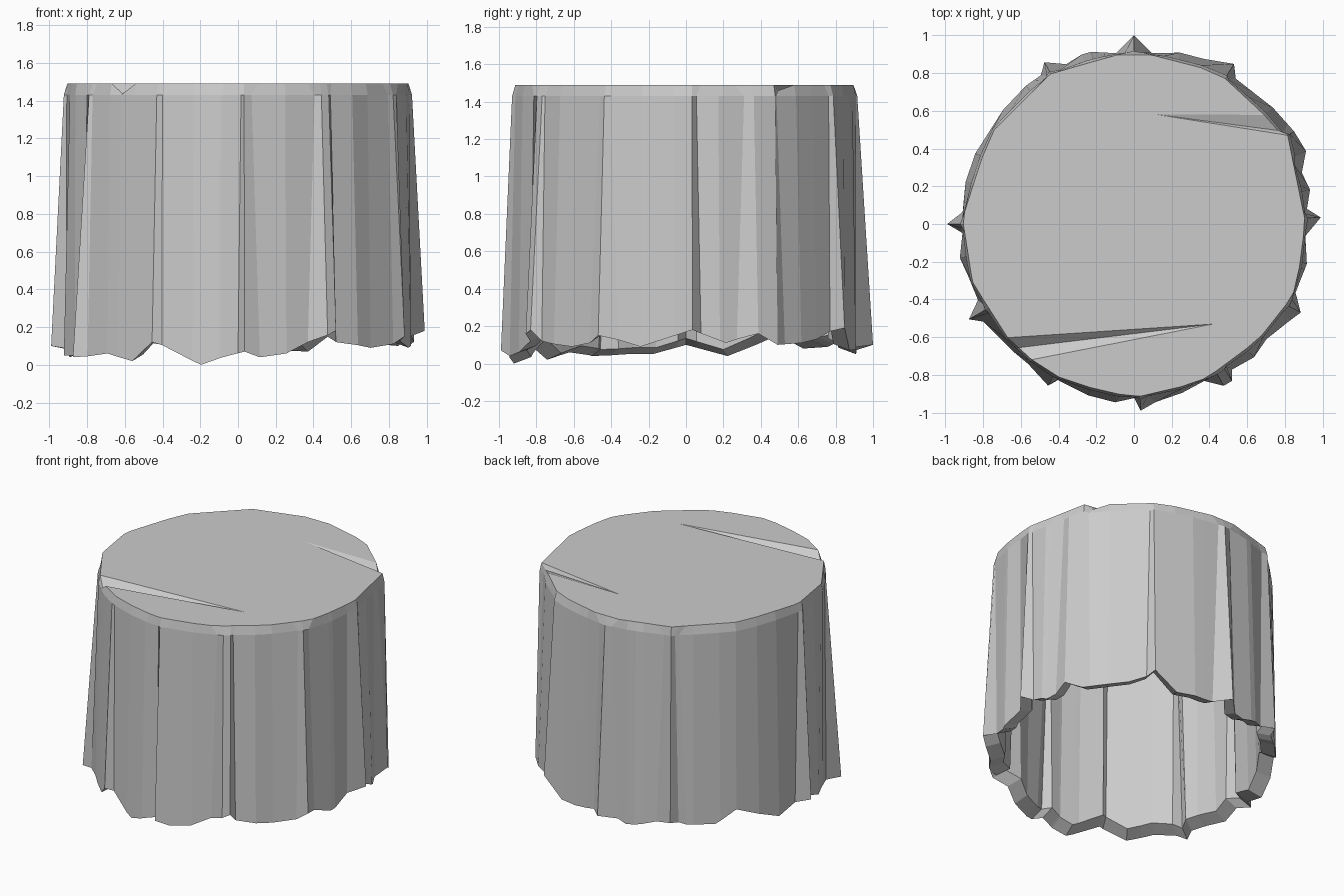
import bpy
import bmesh
from math import sin, cos, radians

cube = bpy.data.objects.get("Cube")
if cube:
    bpy.data.objects.remove(cube, do_unlink=True)

TOP = 1.49
THICK = 0.095
LIP = 0.035

# Plan outline of the hem: angle in degrees -> radius in hundredths
FOLDS = {
    2: 99, 5: 92, 11: 95, 17: 93, 23: 99, 30: 98, 40: 96, 55: 94, 58: 100,
    67: 95, 75: 94, 84: 91, 90: 100, 96: 91, 104: 94, 107: 94, 113: 92,
    119: 98, 122: 93, 128: 93, 139: 92, 156: 92, 166: 92, 176: 91, 180: 99,
    183: 91, 191: 94, 198: 92, 206: 92, 210: 101, 213: 95, 227: 93, 233: 93,
    242: 97, 244: 92, 255: 94, 264: 95, 270: 92, 272: 99, 277: 95, 286: 93,
    294: 91, 299: 98, 302: 98, 304: 93, 312: 95, 319: 93, 328: 97, 332: 100,
    337: 93, 347: 94, 356: 91,
}
# Table edge polygon under the cloth: angle -> radius in hundredths
EDGE = {
    0: 91, 30: 94, 33: 91, 40: 90, 61: 92, 84: 90, 96: 90, 119: 91, 148: 90,
    178: 91, 200: 91, 222: 90, 233: 90, 247: 91, 270: 92, 293: 91, 317: 90,
    337: 93,
}
# Wavy hem height: angle -> height in hundredths
HEM = {
    2: 18, 13: 11, 23: 16, 30: 10, 40: 11, 48: 13, 58: 19, 67: 7, 80: 8,
    90: 10, 100: 5, 119: 12, 125: 9, 137: 8, 146: 16, 166: 4, 180: 10, 191: 5,
    200: 5, 210: 4, 222: 6, 233: 2, 242: 12, 258: 0, 265: 4, 272: 7, 277: 4,
    286: 6, 302: 18, 304: 12, 319: 9, 328: 11, 332: 15, 345: 9,
}
# Creases in the top: start, valley and end angle, depth, inner tip
CREASES = [
    (30, 33, 40, 0.03, (0.12, 0.58)),
    (222, 227, 233, 0.055, (0.42, -0.53)),
]


def span(table, t):
    """Neighbouring keys around an angle, wrapping past a full turn."""
    keys = sorted(table)
    low = max((k for k in keys if k <= t), default=keys[-1] - 360)
    high = min((k for k in keys if k > t), default=keys[0] + 360)
    return low, high, table[low % 360] / 100, table[high % 360] / 100


def blend(table, t):
    low, high, a, b = span(table, t)
    return a + (b - a) * (t - low) / (high - low)


def chord(table, t):
    """Radius on the straight line between neighbouring corners."""
    low, high, a, b = span(table, t)
    inverse = sin(radians(high - t)) / a + sin(radians(t - low)) / b
    return sin(radians(high - low)) / inverse


ANGLES = sorted(set(FOLDS) | set(HEM) | {a for c in CREASES for a in c[:3]})
DEPTH = {c[1]: c[3] for c in CREASES}
PLEATS = [t for t, r in FOLDS.items() if r >= 98]


def gathered(t):
    """Pull the foot of each pleat together where it leaves the table edge."""
    pleat = min(PLEATS, key=lambda p: abs(p - t))
    return t + 0.5 * (pleat - t) if abs(pleat - t) < 7 else t


def skin(bm, inset, lift):
    """One layer of cloth: creased top, shoulder and hanging folds."""
    def vert(t, r, z):
        r -= inset
        return bm.verts.new((r * cos(radians(t)), r * sin(radians(t)), z))

    rim, shoulder, hem = [], [], []
    for t in ANGLES:
        fold = chord(FOLDS, t)
        edge = min(chord(EDGE, t), fold - 0.01)
        upper = edge + 0.008 + 0.12 * (fold - edge)
        rim.append(vert(t, edge, TOP - inset - DEPTH.get(t, 0)))
        shoulder.append(vert(gathered(t), upper, TOP - inset - 0.06))
        hem.append(vert(t, fold, blend(HEM, t) + lift))
    n = len(ANGLES)
    for up, down in ((rim, shoulder), (shoulder, hem)):
        for i in range(n):
            j = (i + 1) % n
            bm.faces.new((down[i], down[j], up[j], up[i]))

    # Flat top, notched at each crease and closed with the crease sides
    outline = list(rim)
    for start, valley, end, depth, tip in CREASES:
        i, j = ANGLES.index(start), ANGLES.index(end)
        point = bm.verts.new((*tip, TOP - inset))
        for a in range(i, j):
            bm.faces.new((point, rim[a], rim[a + 1]))
        first, last = outline.index(rim[i]), outline.index(rim[j])
        outline[first + 1:last] = [point]
    bm.faces.new(outline)
    return hem


# Draped cloth with an outer and an inner layer joined along the hem
bm = bmesh.new()
outer = skin(bm, 0, 0)
inner = skin(bm, THICK, LIP)
for i in range(len(outer)):
    j = (i + 1) % len(outer)
    bm.faces.new((outer[i], inner[i], inner[j], outer[j]))
bmesh.ops.recalc_face_normals(bm, faces=bm.faces)
bmesh.ops.triangulate(bm, faces=[f for f in bm.faces if len(f.verts) > 4])

mesh = bpy.data.meshes.new("draped_cloth")
bm.to_mesh(mesh)
bm.free()
cloth = bpy.data.objects.new("draped_cloth", mesh)
bpy.context.collection.objects.link(cloth)

# Plain grey fabric
grey = bpy.data.materials.new("grey_fabric")
grey.use_nodes = True
colour = (0.6, 0.6, 0.6, 1)
grey.diffuse_color = colour
grey.node_tree.nodes["Principled BSDF"].inputs["Base Color"].default_value = colour
mesh.materials.append(grey)
